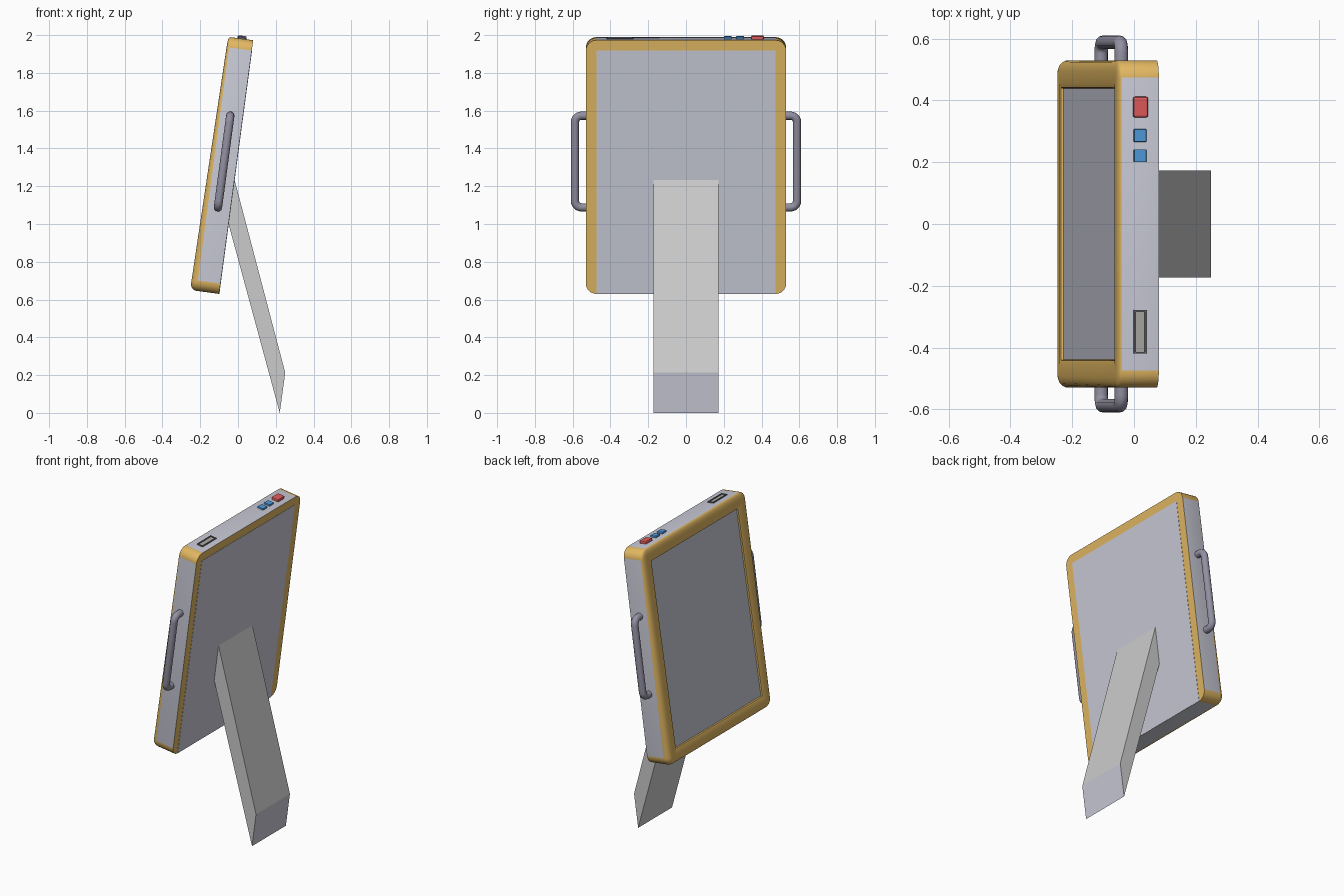
import bpy, bmesh, math
from mathutils import Vector

if "Cube" in bpy.data.objects:
    bpy.data.objects.remove(bpy.data.objects["Cube"])

TILT = math.atan(0.1343)
BASE = Vector((-0.10, 0, 0.63))      # lower back edge of the tilted slab
HW, LEN, RAD, SEG = 0.53, 1.355, 0.055, 6


def material(name, rgb):
    m = bpy.data.materials.new(name)
    m.diffuse_color = (*rgb, 1)
    m.use_nodes = True
    m.node_tree.nodes["Principled BSDF"].inputs["Base Color"].default_value = m.diffuse_color
    return m


GREY = material("light_grey", (0.58, 0.59, 0.67))
GOLD = material("gold", (0.75, 0.47, 0.12))
STAND = material("stand_grey", (0.58, 0.58, 0.57))
PIPE = material("handle_grey", (0.29, 0.28, 0.36))
RED = material("red", (0.75, 0.10, 0.10))
BLUE = material("blue", (0.08, 0.33, 0.72))
DARK = material("dark_grey", (0.15, 0.15, 0.16))
SLOT = material("slot_grey", (0.40, 0.39, 0.37))


def finish(name, bm, mats, tilted=True, smooth=False):
    bmesh.ops.recalc_face_normals(bm, faces=bm.faces[:])
    me = bpy.data.meshes.new(name)
    bm.to_mesh(me)
    bm.free()
    ob = bpy.data.objects.new(name, me)
    bpy.context.collection.objects.link(ob)
    for m in mats:
        me.materials.append(m)
    if tilted:
        ob.location = BASE
        ob.rotation_euler.y = TILT
    if smooth:
        select(ob)
        bpy.ops.object.shade_smooth_by_angle(angle=math.radians(35))
    return ob


def select(ob):
    bpy.ops.object.select_all(action='DESELECT')
    ob.select_set(True)
    bpy.context.view_layer.objects.active = ob


def box_bm(lo, hi):
    bm = bmesh.new()
    bmesh.ops.create_cube(bm, size=1)
    lo, hi = Vector(lo), Vector(hi)
    for v in bm.verts:
        v.co = Vector([(a + b) / 2 + c * (b - a) for a, b, c in zip(lo, hi, v.co)])
    return bm


def box(name, lo, hi, mat, bevel=0.0):
    ob = finish(name, box_bm(lo, hi), [mat])
    if bevel:
        b = ob.modifiers.new("bevel", 'BEVEL')
        b.width, b.segments = bevel, 2
    return ob


# Tablet body: stacked rounded rectangles, bezel slightly thicker at the bottom
def ring(bm, inset, base, lift=0.0, drop=0.0):
    w, r = HW - inset, max(RAD - inset, 0.003)
    lo, hi = inset, LEN - inset
    verts = []
    for cy, cz, start in ((w - r, hi - r, 0), (r - w, hi - r, 90),
                          (r - w, lo + r, 180), (w - r, lo + r, 270)):
        for i in range(SEG + 1):
            a = math.radians(start + 90 * i / SEG)
            y, z = cy + r * math.cos(a), cz + r * math.sin(a)
            n = base + lift * (0.034 - 0.021 * z / LEN) - drop
            verts.append(bm.verts.new((-n, y, z)))
    return verts


bm = bmesh.new()
rings = [ring(bm, 0, 0), ring(bm, 0, 0.121)]
for i in range(1, 6):
    a = math.radians(18 * i)
    rings.append(ring(bm, 0.036 * (1 - math.cos(a)), 0.121, math.sin(a)))
rings += [ring(bm, 0.076, 0.121, 1), ring(bm, 0.088, 0.121, 1, 0.004),
          ring(bm, 0.091, 0.121, 1, 0.012)]
count = len(rings[0])
for k in range(len(rings) - 1):
    for i in range(count):
        j = (i + 1) % count
        f = bm.faces.new((rings[k][i], rings[k][j], rings[k + 1][j], rings[k + 1][i]))
        f.material_index = 1 if k == 0 and i % (SEG + 1) == SEG else 0
bm.faces.new(rings[0])
bm.faces.new(rings[-1]).material_index = 1     # screen
finish("tablet_body", bm, [GOLD, GREY], smooth=True)

# Back panel between the gold strips
box("back_panel", (-0.01, -0.475, 0.0005), (0.0015, 0.475, LEN - RAD), GREY)

# Buttons on the top edge
X0, X1 = -0.082, -0.040
box("power_button", (X0 - 0.003, 0.345, LEN - 0.01), (X1 + 0.004, 0.412, LEN + 0.016), RED, 0.007)
for n, y in enumerate((0.20, 0.266)):
    box(f"blue_button_{n + 1}", (X0, y, LEN - 0.01), (X1 - 0.002, y + 0.041, LEN + 0.011), BLUE, 0.002)

# Port: dark rim with a sunken lighter slot
bm = box_bm((X0, -0.42, LEN - 0.01), (X1, -0.278, LEN + 0.006))
top = max(bm.faces, key=lambda f: f.calc_center_median().z)
bmesh.ops.inset_region(bm, faces=[top], thickness=0.009)
rim = bmesh.ops.extrude_face_region(bm, geom=[top])
bmesh.ops.translate(bm, vec=(0, 0, -0.005),
                    verts=[g for g in rim['geom'] if isinstance(g, bmesh.types.BMVert)])
bm.faces.remove(top) if top.is_valid else None
for g in rim['geom']:
    if isinstance(g, bmesh.types.BMFace):
        g.material_index = 1
finish("port", bm, [DARK, SLOT])

# Side handles: bent round pipes
for side, s in (("left", -1), ("right", 1)):
    y, z0, z1, r = 0.588, 0.453, 0.943, 0.035
    pts = [(0.50, z0)]
    for cz, start in ((z0 + r, -90), (z1 - r, 0)):
        for i in range(7):
            a = math.radians(start + 15 * i)
            pts.append((y - r + r * math.cos(a), cz + r * math.sin(a)))
    pts.append((0.50, z1))
    cu = bpy.data.curves.new(f"{side}_handle", 'CURVE')
    cu.dimensions = '3D'
    cu.bevel_depth, cu.bevel_resolution, cu.use_fill_caps = 0.022, 4, True
    sp = cu.splines.new('POLY')
    sp.points.add(len(pts) - 1)
    for p, (py, pz) in zip(sp.points, pts):
        p.co = (-0.067, s * py, pz, 1)
    cu.materials.append(PIPE)
    ob = bpy.data.objects.new(f"{side}_handle", cu)
    bpy.context.collection.objects.link(ob)
    ob.location = BASE
    ob.rotation_euler.y = TILT
    select(ob)
    bpy.ops.object.convert(target='MESH')
    bpy.ops.object.shade_smooth_by_angle(angle=math.radians(40))

# Kickstand: slanted leg running from the back panel to the ground
profile = [(-0.0185, 1.235), (-0.050, 1.0), (0.221, 0.0), (0.25, 0.213)]
bm = bmesh.new()
a, b = [[bm.verts.new((x, y, z)) for x, z in profile] for y in (-0.173, 0.173)]
bm.faces.new(a)
bm.faces.new(b)
for i in range(4):
    j = (i + 1) % 4
    f = bm.faces.new((a[i], a[j], b[j], b[i]))
    f.material_index = 1 if i == 2 else 0       # foot end
finish("kickstand", bm, [STAND, GREY], tilted=False)
